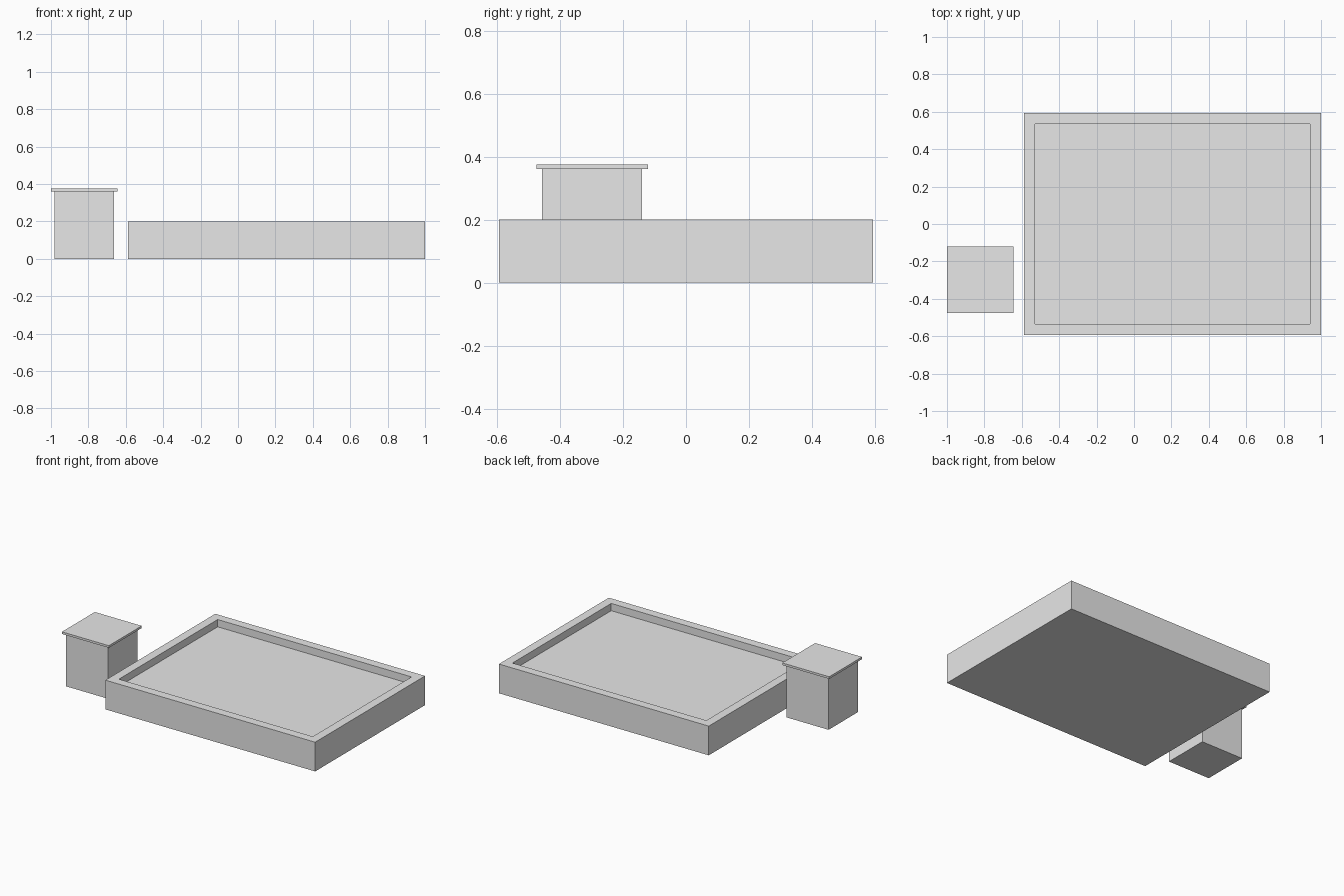
import bpy

cube = bpy.data.objects.get("Cube")
if cube:
    bpy.data.objects.remove(cube, do_unlink=True)

# One plain grey for every part
grey = bpy.data.materials.new("plain_grey")
grey.use_nodes = True
colour = (0.8, 0.8, 0.8, 1)
grey.diffuse_color = colour
grey.node_tree.nodes["Principled BSDF"].inputs["Base Color"].default_value = colour


def box(name, x, y, z):
    """Add a box spanning the given (low, high) ranges."""
    spans = (x, y, z)
    bpy.ops.mesh.primitive_cube_add(size=1, location=[(a + b) / 2 for a, b in spans])
    part = bpy.context.object
    part.name = name
    part.scale = [b - a for a, b in spans]
    bpy.ops.object.transform_apply(location=False, rotation=False, scale=True)
    part.data.materials.append(grey)
    return part


LEFT, RIGHT = 1.0, -0.588
DEPTH, WALL, HEIGHT = 0.594, 0.06, 0.2
INNER = DEPTH - WALL

# Sandpit frame: long boards overlap the ends of the short ones
box("front_board", (RIGHT, LEFT), (-DEPTH, -INNER), (0, HEIGHT))
box("back_board", (RIGHT, LEFT), (INNER, DEPTH), (0, HEIGHT))
box("right_board", (RIGHT, RIGHT + WALL), (-INNER, INNER), (0, HEIGHT))
box("left_board", (LEFT - WALL, LEFT), (-INNER, INNER), (0, HEIGHT))

# Sand filling the frame
box("sand", (RIGHT + WALL, LEFT - WALL), (-INNER, INNER), (0, 0.15))

# Storage box with an overhanging lid
box("storage_box", (-0.982, -0.664), (-0.457, -0.139), (0, 0.36))
box("storage_lid", (-1.0, -0.645), (-0.475, -0.12), (0.36, 0.375))
